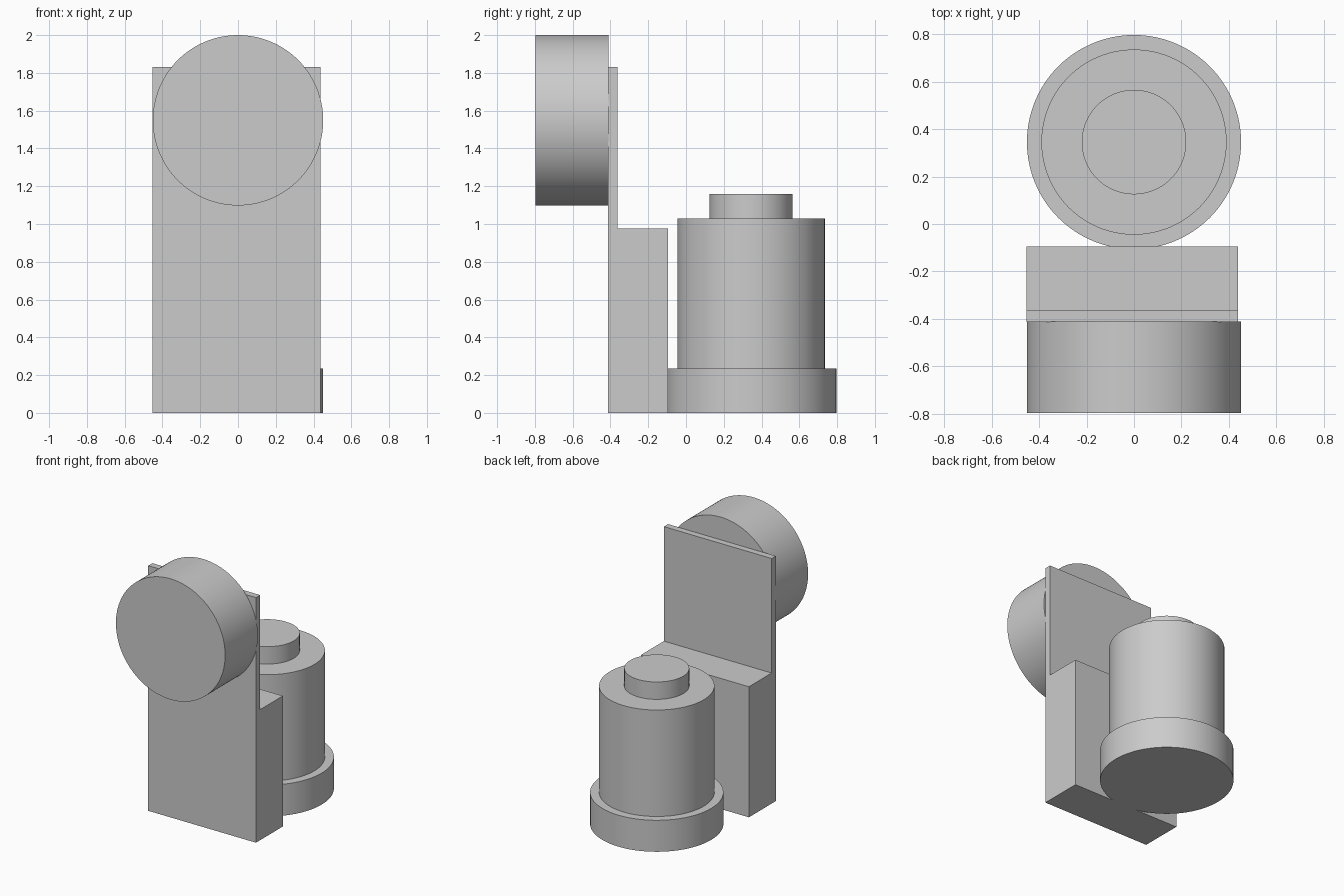
import bpy, bmesh
from math import radians

if "Cube" in bpy.data.objects:
    bpy.data.objects.remove(bpy.data.objects["Cube"])


def cylinder(name, radius, depth, location, rotation=(0, 0, 0)):
    bpy.ops.mesh.primitive_cylinder_add(vertices=128, radius=radius, depth=depth,
                                        location=location, rotation=rotation)
    ob = bpy.context.object
    ob.name = name
    bpy.ops.object.shade_smooth_by_angle(angle=radians(30))
    return ob


def extrude_profile_x(name, profile, x0, x1):
    bm = bmesh.new()
    face = bm.faces.new([bm.verts.new((x0, y, z)) for y, z in profile])
    ext = bmesh.ops.extrude_face_region(bm, geom=[face])
    moved = [v for v in ext["geom"] if isinstance(v, bmesh.types.BMVert)]
    bmesh.ops.translate(bm, verts=moved, vec=(x1 - x0, 0, 0))
    bmesh.ops.recalc_face_normals(bm, faces=bm.faces)
    mesh = bpy.data.meshes.new(name)
    bm.to_mesh(mesh)
    bm.free()
    ob = bpy.data.objects.new(name, mesh)
    bpy.context.collection.objects.link(ob)
    return ob


# Stepped bracket: thick lower block with a thin upright plate above
extrude_profile_x("bracket",
                  [(-0.412, 0), (-0.095, 0), (-0.095, 0.975),
                   (-0.363, 0.975), (-0.363, 1.83), (-0.412, 1.83)],
                  -0.453, 0.437)

# Round drum on the front of the plate
cylinder("front_drum", 0.451, 0.386, (0, -0.603, 1.549), (radians(90), 0, 0))

# Stepped round tower behind the bracket: radius, bottom, top
for name, r, z0, z1 in [("tower_base", 0.451, 0, 0.235),
                        ("tower_body", 0.39, 0.235, 1.03),
                        ("tower_cap", 0.22, 1.03, 1.16)]:
    cylinder(name, r, z1 - z0, (0, 0.345, (z0 + z1) / 2))
